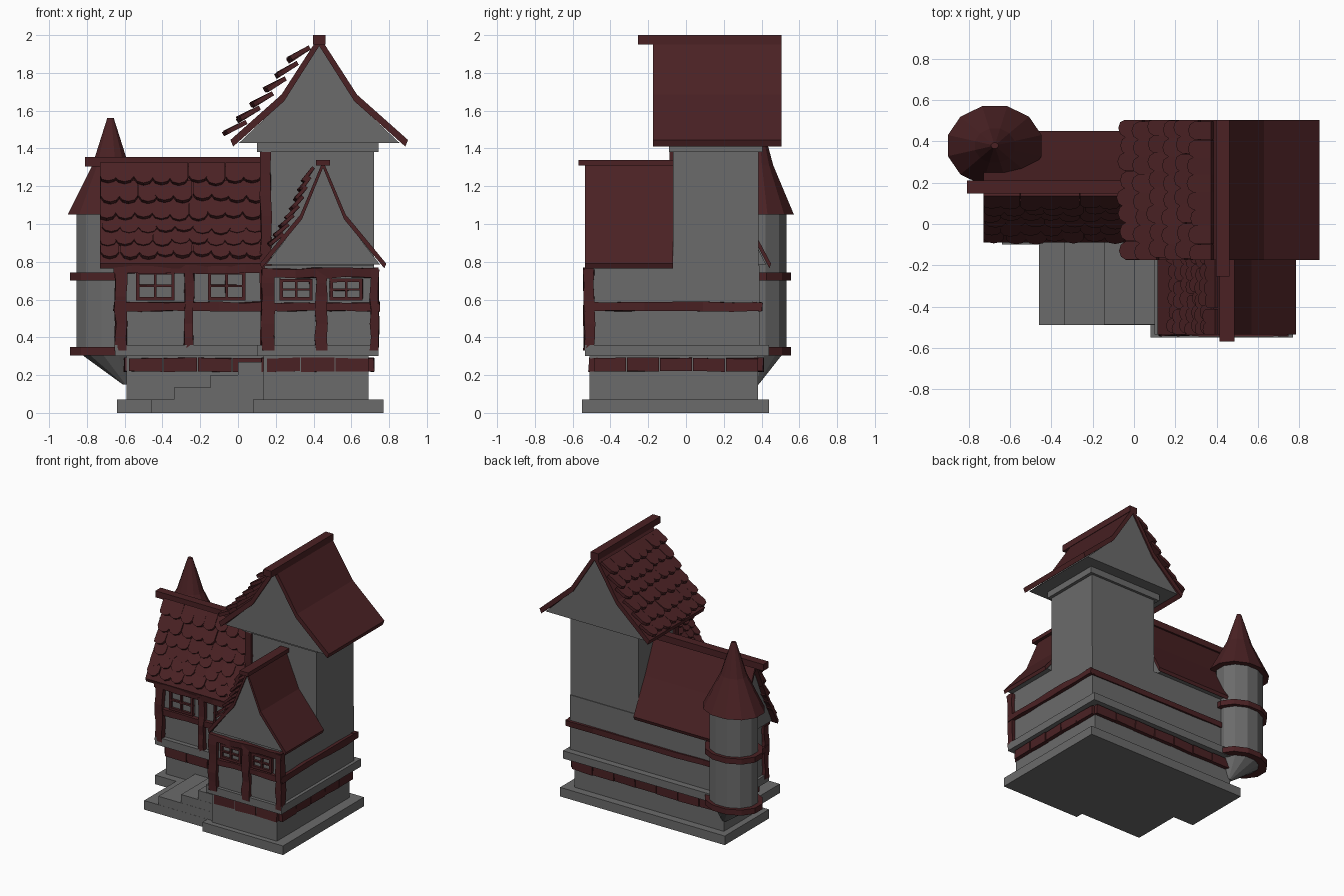
import bpy, bmesh, math, random
from mathutils import Vector

if "Cube" in bpy.data.objects:
    bpy.data.objects.remove(bpy.data.objects["Cube"])

random.seed(4)
RED = bpy.data.materials.new("dark_red")
RED.diffuse_color = (0.069, 0.0155, 0.0175, 1)
RED.use_nodes = True
RED.node_tree.nodes["Principled BSDF"].inputs["Base Color"].default_value = RED.diffuse_color
GREY = bpy.data.materials.new("stone_grey")
GREY.diffuse_color = (0.145, 0.145, 0.145, 1)
GREY.use_nodes = True
GREY.node_tree.nodes["Principled BSDF"].inputs["Base Color"].default_value = GREY.diffuse_color


def finish(name, bm, mat=GREY):
    bmesh.ops.recalc_face_normals(bm, faces=bm.faces)
    me = bpy.data.meshes.new(name)
    bm.to_mesh(me)
    bm.free()
    ob = bpy.data.objects.new(name, me)
    bpy.context.collection.objects.link(ob)
    me.materials.append(mat)
    return ob


def loft(bm, rings):
    """Skin closed rings of equal length and cap both ends."""
    vs = [[bm.verts.new(p) for p in r] for r in rings]
    n = len(vs[0])
    for a, b in zip(vs, vs[1:]):
        for i in range(n):
            bm.faces.new((a[i], a[(i + 1) % n], b[(i + 1) % n], b[i]))
    bm.faces.new(vs[0])
    bm.faces.new(vs[-1])


def prism(name, pts, z0, z1):
    bm = bmesh.new()
    loft(bm, [[(x, y, z) for x, y in pts] for z in (z0, z1)])
    return finish(name, bm)


def box(name, x0, x1, y0, y1, z0, z1):
    return prism(name, [(x0, y0), (x1, y0), (x1, y1), (x0, y1)], z0, z1)


def add_beam(bm, lo, hi, segs=5, jit=0.006):
    """Rough-hewn beam, wobbling along its longest axis."""
    d = [hi[i] - lo[i] for i in range(3)]
    a = d.index(max(d))
    b, c = [i for i in range(3) if i != a]
    rings = []
    for k in range(segs + 1):
        ring = []
        for sb, sc in ((0, 0), (1, 0), (1, 1), (0, 1)):
            p = [0, 0, 0]
            p[a] = lo[a] + d[a] * k / segs
            p[b] = lo[b] + d[b] * sb + random.uniform(-jit, jit)
            p[c] = lo[c] + d[c] * sc + random.uniform(-jit, jit)
            ring.append(p)
        rings.append(ring)
    loft(bm, rings)


def ell(x0, x1, xw, yf, ym, yb):
    """L-shaped plan: main block plus front wing."""
    return [(x0, yb), (x0, ym), (xw, ym), (xw, yf), (x1, yf), (x1, yb)]


def edge_beams(name, plan, z0, z1, th, piece=None, jit=0.005):
    """Beams (or separate bricks) following a plan outline."""
    bm = bmesh.new()
    h = th / 2
    for (xa, ya), (xb, yb) in zip(plan, plan[1:] + plan[:1]):
        v = Vector((xb - xa, yb - ya))
        n = max(1, round(v.length / piece)) if piece else 1
        gap = 0.003 if piece else -h
        for k in range(n):
            s, e = k / n, (k + 1) / n
            p, q = Vector((xa, ya)) + v * s, Vector((xa, ya)) + v * e
            along_x = abs(v.x) > abs(v.y)
            gx, gy = (gap, -h) if along_x else (-h, gap)
            add_beam(bm, (min(p.x, q.x) + gx, min(p.y, q.y) + gy, z0),
                     (max(p.x, q.x) - gx, max(p.y, q.y) - gy, z1),
                     1 if piece else 6, jit)
    return finish(name, bm, RED)


def roof(name, to_world, prof, v0, v1, th, inset, ridge, rows):
    """prof: (u, z) from ridge to eave. rows: roots, count, length, angles, columns."""
    top = [(-u, z) for u, z in reversed(prof)] + prof[1:]
    bot = [(u * (.97 if abs(u) > .25 else .93), z - th * (1.5 if u == 0 else 1))
           for u, z in top]
    bm = bmesh.new()
    outline = top + bot[::-1]
    n = len(top)
    f, b = [[bm.verts.new(to_world(u, v, z)) for u, z in outline] for v in (v0, v1)]
    for i in range(2 * n):
        j = (i + 1) % (2 * n)
        bm.faces.new((f[i], f[j], b[j], b[i]))
    for r in (f, b):
        for i in range(n - 1):
            bm.faces.new((r[i], r[i + 1], r[2 * n - 2 - i], r[2 * n - 1 - i]))
    finish(name + "_boards", bm, RED)
    # gable filling
    bm = bmesh.new()
    zb = bot[0][1] + 0.03
    g = [(u * (.93 if abs(u) > .25 else 1), max(z + 0.005, zb)) for u, z in bot]
    g[0], g[-1] = (g[0][0], bot[0][1] + .02), (g[-1][0], bot[0][1] + .02)
    loft(bm, [[to_world(u, v, z) for u, z in g] for v in (v0 + inset, v1 - inset)])
    finish(name + "_gable", bm)
    # ridge beam
    r0, r1, hw, zr0, zr1 = ridge
    bm = bmesh.new()
    loft(bm, [[to_world(u, v, z) for u, z in ((-hw, zr0), (hw, zr0), (hw, zr1), (-hw, zr1))]
              for v in (r0, r1)])
    finish(name + "_ridge", bm, RED)
    # round-ended shingles on one slope
    roots, count, length, a0, a1, cols, st = rows
    bm = bmesh.new()
    w = (v1 - v0) / cols
    for k in range(count):
        t = k / (count - 1) * (len(roots) - 1)
        i = min(int(t), len(roots) - 2)
        P = Vector(roots[i]).lerp(Vector(roots[i + 1]), t - i)
        shift = (k % 2) * 0.5 - 0.25
        for c in range(cols):
            a = math.radians(a0 + (a1 - a0) * k / (count - 1) + random.uniform(-3, 3))
            D, N = Vector((math.cos(a), -math.sin(a))), Vector((math.sin(a), math.cos(a)))
            L = length * random.uniform(0.90, 1.08)
            mid = v0 + (c + 0.5 + shift * 0.4 + random.uniform(-.07, .07)) * w
            pl = [(-.5, 0), (.5, 0), (.5, .72), (.33, .92), (0, 1), (-.33, .92), (-.5, .72)]
            ringset = []
            for h in (-st / 2, st / 2):
                ring = []
                for s, l in pl:
                    q = P + D * (l * L) + N * h
                    v = min(max(mid + s * w * 1.04, v0), v1)
                    ring.append(to_world(q.x, v, q.y))
                ringset.append(ring)
            loft(bm, ringset)
    finish(name + "_shingles", bm, RED)


# foundation, walls and floor band
prism("foundation_slab", ell(-.64, .77, .08, -.55, -.10, .44), 0, .07)
prism("stone_wall", ell(-.59, .69, .135, -.51, -.04, .38), .07, .30)
prism("floor_band", ell(-.65, .745, .10, -.535, -.085, .44), .30, .36)
prism("upper_wall", ell(-.63, .72, .14, -.51, -.05, .39), .36, .78)
edge_beams("brick_course", ell(-.58, .695, .15, -.49, -.04, .385), .22, .29, .05, .17, .004)
edge_beams("middle_rail", ell(-.635, .725, .15, -.51, -.055, .38), .54, .585, .045)

# stairs rising towards the wing
for i, (x, z) in enumerate([(-.46, .07), (-.34, .135), (-.145, .20), (0, .27)]):
    box(f"stair_{i + 1}", x, .137, -.49 + i * .001, -.04, 0, z)

# timber posts and upper rails
bm = bmesh.new()
for x0, x1, y in [(-.65, -.59, -.085), (-.285, -.235, -.085), (.125, .19, -.54),
                  (.41, .47, -.54), (.70, .745, -.54)]:
    add_beam(bm, (x0, y, .33), (x1, y + .055, .76), 6)
add_beam(bm, (.12, -.085, .36), (.175, -.04, 1.38), 9)
add_beam(bm, (-.66, -.085, .74), (.14, -.035, .785), 8)
add_beam(bm, (.13, -.54, .715), (.745, -.49, .765), 7)
finish("timber_frame", bm, RED)


def window(name, x0, x1, z0, z1, y):
    box(name + "_panes", x0, x1, y + .008, y + .04, z0, z1)
    b = .018
    xm, zm = (x0 + x1) / 2, (z0 + z1) / 2
    bm = bmesh.new()
    for xa, xb, za, zb in [(x0, x0 + b, z0, z1), (x1 - b, x1, z0, z1), (x0, x1, z0, z0 + b),
                           (x0, x1, z1 - b, z1), (xm - .007, xm + .007, z0, z1),
                           (x0, x1, zm - .006, zm + .006)]:
        add_beam(bm, (xa, y - .01, za), (xb, y + .03, zb), 1, .001)
    finish(name + "_frame", bm, RED)


window("window_main_left", -.54, -.335, .595, .75, -.065)
window("window_main_right", -.16, .04, .595, .75, -.065)
window("window_wing_left", .22, .395, .595, .71, -.525)
window("window_wing_right", .485, .66, .595, .71, -.525)

# tower
box("tower_shaft", .135, .72, -.07, .385, .36, 1.39)
box("tower_cornice", .10, .745, -.09, .405, 1.38, 1.45)

# three roofs
roof("tower_roof", lambda u, v, z: (.43 - u, v, z),
     [(0, 1.995), (.20, 1.685), (.47, 1.445)], -.175, .505, .035, .01,
     (-.255, .505, .033, 1.95, 2.0),
     ([(.05, 1.935), (.21, 1.73), (.385, 1.54)], 6, .13, 31, 28, 8, .024))
roof("wing_roof", lambda u, v, z: (.45 - u, v, z),
     [(0, 1.335), (.12, 1.05), (.335, .79)], -.535, -.07, .025, .01,
     (-.57, -.07, .036, 1.31, 1.34),
     ([(.05, 1.30), (.115, 1.12), (.21, .95)], 8, .095, 54, 38, 7, .018))
roof("main_roof", lambda u, v, z: (v, .18 - u, z),
     [(0, 1.345), (.13, 1.055), (.27, .79)], -.73, .135, .025, .04,
     (-.81, .135, .032, 1.305, 1.355),
     ([(.035, 1.32), (.10, 1.08), (.185, .92)], 6, .125, 58, 52, 9, .024))


# corner turret, slightly oval
def oval(rx, ry, z, cx=-.675, cy=.38, n=12):
    return [(cx + rx * math.cos(math.tau * (i + .5) / n),
             cy + ry * math.sin(math.tau * (i + .5) / n), z) for i in range(n)]


def turret_part(name, rings, mat=GREY):
    bm = bmesh.new()
    loft(bm, [oval(*r) for r in rings])
    finish(name, bm, mat)


turret_part("turret_wall", [(.185, .158, .31), (.185, .158, 1.07)])
turret_part("turret_corbel", [(.02, .02, .15, -.59, .365), (.16, .135, .31)])
turret_part("turret_cone_roof", [(.235, .198, 1.05), (.10, .085, 1.31), (.018, .015, 1.56)], RED)
for nm, z in (("lower", .305), ("upper", .70)):
    turret_part(f"turret_{nm}_ring", [(.222, .182, z), (.222, .182, z + .043)], RED)
